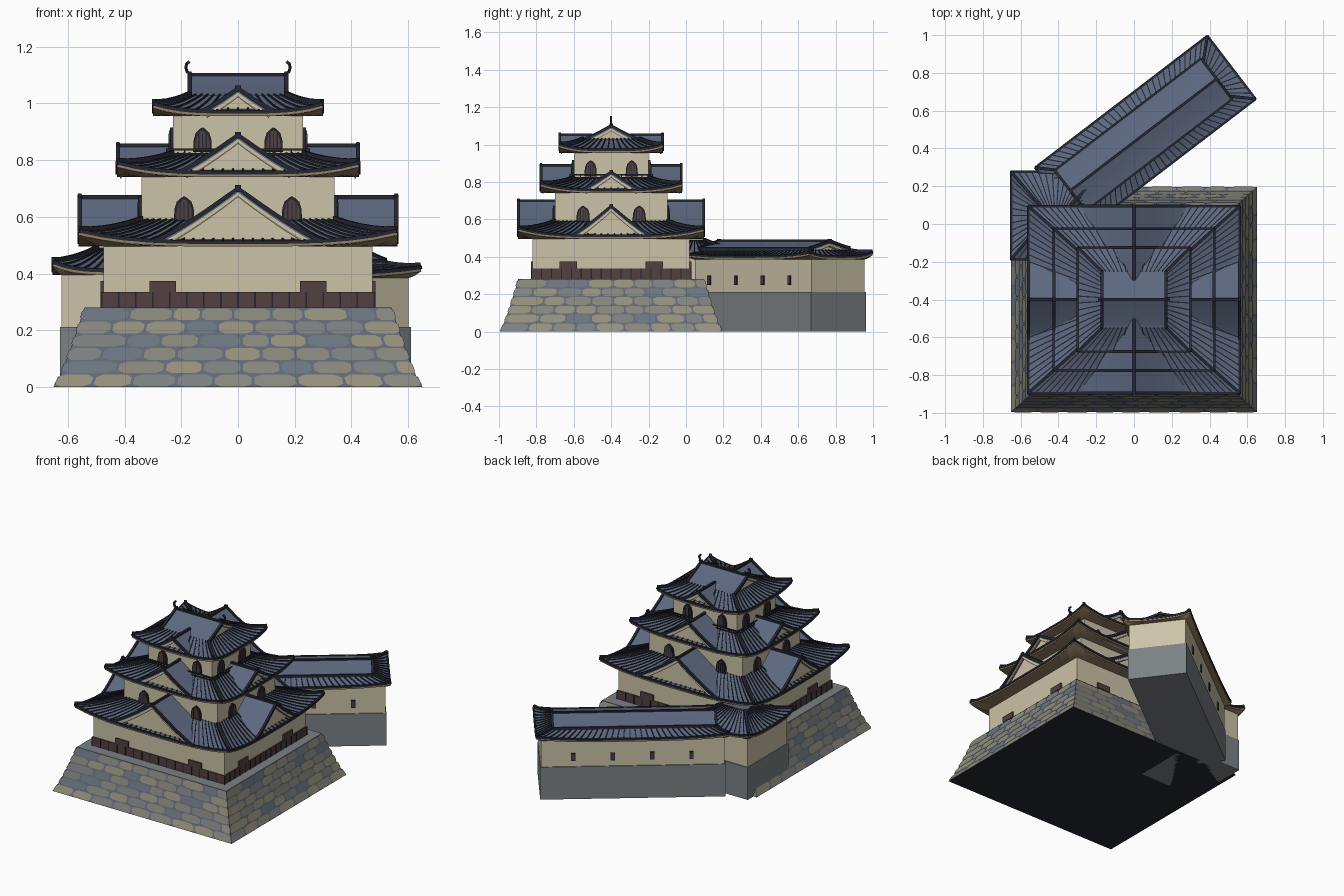
import bpy, math, random
from mathutils import Matrix, Vector

if "Cube" in bpy.data.objects:
    bpy.data.objects.remove(bpy.data.objects["Cube"])
random.seed(4)

def mat(name, r, g, b):
    m = bpy.data.materials.new(name)
    m.diffuse_color = (r, g, b, 1)
    m.use_nodes = True
    m.node_tree.nodes["Principled BSDF"].inputs["Base Color"].default_value = m.diffuse_color
    return m

ROOF = mat("roof_tile", .11, .14, .215)
DARK = mat("dark_trim", .018, .02, .032)
WALL = mat("plaster", .60, .54, .39)
WOOD = mat("dark_wood", .085, .052, .05)
EAVE = mat("eave_wood", .30, .22, .13)
GREY = mat("grey_stone", .20, .22, .23)
JOINT = mat("stone_joint", .12, .14, .19)
STONES = [mat("stone_%d" % i, *c) for i, c in enumerate(
    [(.30, .28, .20), (.24, .24, .20), (.20, .215, .21), (.15, .18, .22)])]

def make(name, verts, faces, mats, M=Matrix(), idx=None):
    me = bpy.data.meshes.new(name)
    me.from_pydata([M @ Vector(v) for v in verts], [], faces)
    for m in (mats if isinstance(mats, list) else [mats]):
        me.materials.append(m)
    if idx:
        me.polygons.foreach_set("material_index", idx)
    ob = bpy.data.objects.new(name, me)
    bpy.context.collection.objects.link(ob)
    return ob

def prism(name, pts, y0, y1, m, M=Matrix()):
    """Extrude an x-z outline along y."""
    n = len(pts)
    v = [(x, y, z) for y in (y0, y1) for x, z in pts]
    f = [tuple(range(n)), tuple(range(2 * n - 1, n - 1, -1))]
    f += [(i, i + n, (i + 1) % n + n, (i + 1) % n) for i in range(n)]
    return make(name, v, f, m, M)

def box(name, hx, hy, z0, z1, m, M=Matrix()):
    return prism(name, [(-hx, z0), (hx, z0), (hx, z1), (-hx, z1)], -hy, hy, m, M)

def bars(name, paths, w, m, M=Matrix()):
    """Square bars along each path, joined in one object."""
    v, f = [], []
    for p in paths:
        p = [Vector(q) for q in p]
        s = len(v)
        for i, q in enumerate(p):
            t = (p[min(i + 1, len(p) - 1)] - p[max(i - 1, 0)]).normalized()
            side = t.cross(Vector((0, 0, 1)))
            side = side.normalized() if side.length > .05 else Vector((1, 0, 0))
            up = side.cross(t)
            v += [q + (side * a + up * b) * w / 2 for a, b in ((-1, -1), (1, -1), (1, 1), (-1, 1))]
        for i in range(len(p) - 1):
            o = s + 4 * i
            f += [(o + j, o + (j + 1) % 4, o + (j + 1) % 4 + 4, o + j + 4) for j in range(4)]
        e = len(v)
        f += [(s + 3, s + 2, s + 1, s), (e - 4, e - 3, e - 2, e - 1)]
    return make(name, v, f, m, M)

def side_pt(k, u, a, b):
    return [(u * a, -b), (a, u * b), (-u * a, b), (-a, -u * b)][k]

def skirt(name, M, ex, ey, ez, ix, iy, iz, lift, bx, by, step=.036):
    """Hipped roof skirt with upturned corners, ribs, hips and a wooden soffit."""
    def surf(k, u, t, dz=0, jx=ix, jy=iy, jz=iz):
        x, y = side_pt(k, u, ex + (jx - ex) * t, ey + (jy - ey) * t)
        return (x, y, ez + (jz - ez) * t ** 1.25 + lift * abs(u) ** 3.5 * (1 - t) ** 1.5 + dz)
    NU, NV = 14, 5
    def sheet(label, m, flip, **kw):
        v, f = [], []
        for k in range(4):
            s = len(v)
            v += [surf(k, 2 * i / NU - 1, j / NV, **kw) for j in range(NV + 1) for i in range(NU + 1)]
            for j in range(NV):
                for i in range(NU):
                    o = s + j * (NU + 1) + i
                    q = (o, o + 1, o + NU + 2, o + NU + 1)
                    f.append(q[::-1] if flip else q)
        make(name + label, v, f, m, M)
    sheet("_tiles", ROOF, False)
    sheet("_soffit", EAVE, True, dz=-.02, jx=bx, jy=by, jz=ez)
    us = [2 * i / NU - 1 for i in range(NU + 1)]
    bars(name + "_eave_edge", [[surf(k, u, 0, -.004) for u in us] for k in range(4)], .013, DARK, M)
    bars(name + "_eave_board", [[surf(k, u, .015, -.015) for u in us] for k in range(4)], .01, EAVE, M)
    bars(name + "_hips", [[surf(k, 1, j / NV, .005) for j in range(NV + 1)] for k in range(4)], .016, DARK, M)
    ribs = []
    for k in range(4):
        n = int(2 * (ey if k % 2 else ex) / step)
        ribs += [[surf(k, 2 * i / n - 1, j / 4, .002) for j in range(5)] for i in range(1, n)]
    bars(name + "_ribs", ribs, .006, DARK, M)

def gable(name, M, w, zb, za, y0, y1, recess=.02, both=False):
    """Concave gable roof running along y; its face looks to -y."""
    N = 8
    ts = [i / N - 1 for i in range(2 * N + 1)]
    def prof(dz=0, s=1):
        return [(t * w * s, zb + (za - zb) * (1 - abs(t)) ** 1.18 + dz) for t in ts]
    top, low = prof(), prof(-.014)
    n = len(ts)
    v = [(x, y, z) for y in (y0, y1) for x, z in top + low]
    f = []
    for i in range(n - 1):
        a, b = i, i + 2 * n
        f += [(a, a + 1, b + 1, b), (a + n, b + n, b + n + 1, a + n + 1),
              (a, a + n, a + n + 1, a + 1), (b, b + 1, b + n + 1, b + n)]
    f += [(0, 2 * n, 3 * n, n), (n - 1, 2 * n - 1, 4 * n - 1, 3 * n - 1)]
    make(name + "_tiles", v, f, ROOF, M)
    ends = [(y0, 1)] + ([(y1, -1)] if both else [])
    for y, s in ends:
        wall = prof(-.012, .97)
        prism(name + "_wall", wall + [(w * .97, zb - .015), (-w * .97, zb - .015)],
              y + s * recess, y + s * (recess + .01), WALL, M)
        bars(name + "_edge", [[(x, y, z) for x, z in prof(.001)]], .015, DARK, M)
        bars(name + "_bargeboard", [[(x, y + s * .008, z) for x, z in prof(-.018, .98)[1:-1]]], .012, WALL, M)
        bars(name + "_barge_line", [[(x, y + s * .01, z) for x, z in prof(-.027, .97)[1:-1]]], .006, EAVE, M)
        box(name + "_ridge_end", .01, .006, za - .012, za + .012, DARK, M @ Matrix.Translation((0, y, 0)))
    bars(name + "_ridge", [[(0, y0, za), (0, y1, za)]], .014, DARK, M)

def window(name, M, w, h, d, m_frame=DARK):
    """Bell-shaped barred window on the wall at y = -d."""
    shape = [(-.5, 0), (-.47, .5), (-.36, .78), (-.15, .93), (0, 1), (.15, .93), (.36, .78), (.47, .5), (.5, 0)]
    prism(name + "_frame", [(x * w, z * h) for x, z in shape], -d - .01, -d + .01, m_frame, M)
    prism(name + "_panel", [(x * w * .76, (z * .8 + .07) * h) for x, z in shape], -d - .013, -d, WOOD, M)
    bars(name + "_slats", [[(x * w, -d - .013, .08 * h), (x * w, -d - .013, .75 * h)] for x in (-.2, 0, .2)], .004, DARK, M)

def turn(k, M):
    return M @ Matrix.Rotation(k * math.pi / 2, 4, 'Z')

KEEP = Matrix.Translation((0, -.4, 0))

# Stone base: curved battered core, then individually coloured stones
def base_pt(k, u, t, off=0):
    x, y = side_pt(k, u, .651 - .109 * t ** .8 + off, .596 - .099 * t ** .8 + off)
    return (x, y, .28 * t)
v = [base_pt(k, -1, j / 7) for j in range(8) for k in range(4)]
f = [(4 * j + k, 4 * j + (k + 1) % 4, 4 * j + 4 + (k + 1) % 4, 4 * j + 4 + k) for j in range(7) for k in range(4)]
make("base_core", v, f + [(3, 2, 1, 0), (28, 29, 30, 31)], [JOINT, GREY, DARK], KEEP, [0] * 28 + [2, 1])
v, f, idx = [], [], []
ROWS = 6
for k in range(4):
    for r in range(ROWS):
        cuts, n = [-1.0], 9
        cuts += [-1 + 2 * (i + (.5 if r % 2 else 0) + random.uniform(-.15, .15)) / n for i in range(1, n)] + [1.0]
        for a, b in zip(cuts, cuts[1:]):
            t0, t1 = (r + .06) / ROWS, (r + .94) / ROWS
            a, b = (a + .008 if a > -1 else a), (b - .008 if b < 1 else b)
            c, d = (b - a) * .17, (t1 - t0) * .22
            pts = [(a + c, t0), (b - c, t0), (b, t0 + d), (b, t1 - d), (b - c, t1), (a + c, t1), (a, t1 - d), (a, t0 + d)]
            f.append(tuple(range(len(v), len(v) + 8)))
            v += [base_pt(k, u, t, .004) for u, t in pts]
            idx.append(random.choice([0, 0, 1, 1, 2, 3]))
make("base_stones", v, f, STONES, KEEP, idx)

# Keep bodies
box("first_floor", .475, .42, .28, .515, WALL, KEEP)
box("second_floor", .34, .30, .50, .77, WALL, KEEP)
box("third_floor", .23, .20, .75, .99, WALL, KEEP)
box("wood_skirting", .481, .426, .28, .336, WOOD, KEEP)

# Tiered roofs
skirt("lower_roof", KEEP, .56, .495, .515, .34, .30, .59, .04, .475, .42)
skirt("middle_roof", KEEP, .425, .375, .76, .23, .20, .822, .035, .34, .30)
skirt("top_roof", KEEP, .297, .275, .975, .17, .15, 1.03, .028, .23, .20)
gable("top_gable", turn(1, KEEP), .155, 1.025, 1.1, -.17, .17, .015, True)
bars("finials", [[(s * x, 0, z) for x, z in ((.165, 1.1), (.18, 1.113), (.184, 1.127), (.181, 1.14), (.171, 1.148))]
                 for s in (-1, 1)], .011, DARK, KEEP)

# Repeated details on the four sides
for k in range(4):
    M, s = turn(k, KEEP), k % 2
    hx, hy = (.426, .481) if s else (.481, .426)
    n = 16
    bars("skirting_battens", [[(hx * (2 * i / n - 1), -hy, .28), (hx * (2 * i / n - 1), -hy, .336)]
                              for i in range(n + 1)], .006, DARK, M)
    for sx in (-1, 1):
        def at(x, z):
            return M @ Matrix.Translation((sx * x, 0, z))
        prism("stone_drop_box", [(-.047, .336), (.047, .336), (.047, .374), (-.047, .374)],
              -hy - .004, -hy + .02, WOOD, at(.23 if s else .265, 0))
        window("second_floor_window", at(.15 if s else .19, .585), .072, .088, .34 if s else .30)
        window("third_floor_window", at(.11 if s else .125, .828), .066, .088, .23 if s else .20)
    # balcony rail of the third floor
    rx, ry = (.22, .25) if s else (.25, .22)
    rail = [[(-rx, -ry, z), (rx, -ry, z)] for z in (.822, .838)]
    rail += [[(rx * i / 4, -ry, .80), (rx * i / 4, -ry, .842)] for i in range(-4, 5)]
    bars("balcony_rail", rail, .006, DARK, M)
    # triangular gables
    if s:
        gable("lower_side_gable", M, .21, .515, .67, -.558, -.33)
        gable("middle_side_gable", M, .16, .757, .852, -.423, -.22)
    else:
        gable("lower_front_gable", M, .30, .512, .70, -.495, -.29)
        gable("middle_front_gable", M, .215, .755, .888, -.375, -.19)
        gable("top_front_gable", M, .13, .972, 1.052, -.275, -.10)

# Corner turret at the back left
TURRET = Matrix.Translation((-.415, .045, 0))
box("turret_base", .213, .211, 0, .212, GREY, TURRET)
box("turret_wall", .208, .205, .21, .415, WALL, TURRET)
skirt("turret_roof", TURRET, .236, .232, .415, .08, .05, .488, .03, .208, .205)
box("turret_ridge", .082, .052, .47, .492, ROOF, TURRET)

# Diagonal wing
WING = Matrix.Translation((.06, .48, 0)) @ Matrix.Rotation(math.radians(37.4), 4, 'Z')
box("wing_base", .552, .184, 0, .212, GREY, WING)
box("wing_wall", .546, .178, .21, .41, WALL, WING)
skirt("wing_roof", WING, .574, .21, .405, .48, .12, .435, .022, .546, .178)
box("wing_attic", .46, .112, .40, .447, WALL, WING)
gable("wing_gable", turn(1, WING), .135, .447, .484, -.475, .50, .02, True)
bars("wing_gable_eaves", [[(-.5, s * .135, .445), (.475, s * .135, .445)] for s in (-1, 1)], .012, DARK, WING)
for s in (-1, 1):
    for x in (-.35, -.115, .12, .355):
        box("wing_window", .013, .006, .25, .30, DARK, WING @ Matrix.Translation((x, s * .178, 0)))
        box("wing_window_panel", .008, .007, .256, .294, WOOD, WING @ Matrix.Translation((x, s * .178, 0)))
